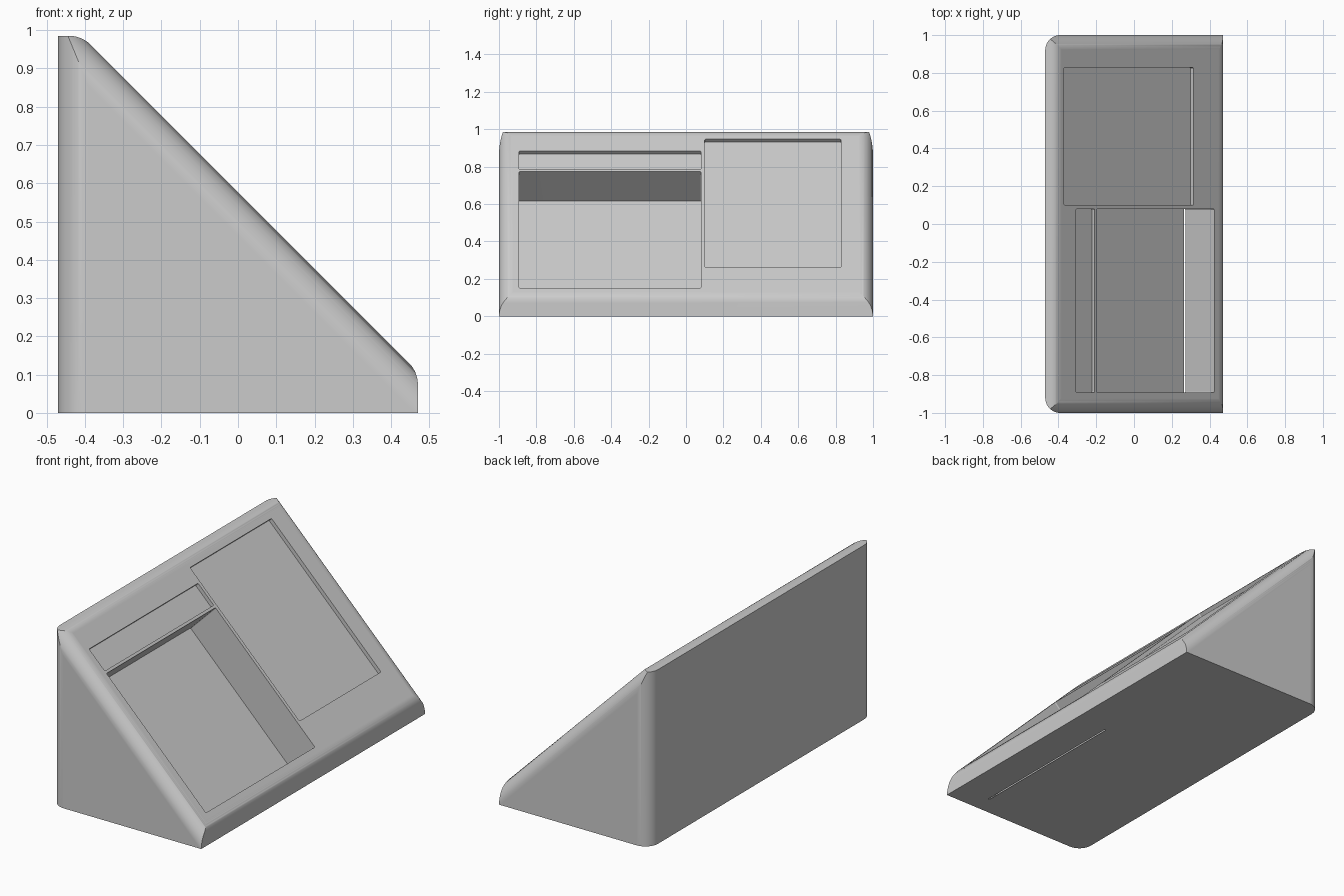
import bpy, bmesh, math
from mathutils import Vector

if "Cube" in bpy.data.objects:
    bpy.data.objects.remove(bpy.data.objects["Cube"])

C = 0.577                     # sloped face is x + z = C
R = 0.08                      # edge fillet radius
K = math.sqrt(0.5)
EPS = 0.0002                  # keeps tangent faces from being coplanar
X, Y, Z = Vector((1, 0, 0)), Vector((0, 1, 0)), Vector((0, 0, 1))
DOWN = Vector((K, 0, -K))     # down the slope
OUT = Vector((K, 0, K))       # out of the slope


def rounded(corners, steps):
    """2D outline from (x, y, radius) corners."""
    pts = []
    n = len(corners)
    for i, (x, y, r) in enumerate(corners):
        p = Vector((x, y))
        if r == 0:
            pts.append(p)
            continue
        a = (Vector(corners[i - 1][:2]) - p).normalized()
        b = (Vector(corners[(i + 1) % n][:2]) - p).normalized()
        half = a.angle(b) / 2
        centre = p + (a + b).normalized() * r / math.sin(half)
        start = p + a * r / math.tan(half) - centre
        end = p + b * r / math.tan(half) - centre
        sweep = start.angle(end)
        for k in range(steps + 1):
            t = k / steps
            v = (start * math.sin((1 - t) * sweep) + end * math.sin(t * sweep)) / math.sin(sweep)
            pts.append(centre + v)
    return pts


def prism(name, outline, origin, u, v, w, lo, hi):
    """Outline in the u, v plane extruded along w from lo to hi."""
    bm = bmesh.new()
    ends = [[bm.verts.new(origin + u * p.x + v * p.y + w * h) for p in outline] for h in (lo, hi)]
    n = len(outline)
    for ring in ends:
        bm.faces.new(ring)
    for i in range(n):
        j = (i + 1) % n
        bm.faces.new((ends[0][i], ends[0][j], ends[1][j], ends[1][i]))
    bmesh.ops.recalc_face_normals(bm, faces=bm.faces[:])
    mesh = bpy.data.meshes.new(name)
    bm.to_mesh(mesh)
    bm.free()
    ob = bpy.data.objects.new(name, mesh)
    bpy.context.collection.objects.link(ob)
    return ob


def boolean(target, tool, operation):
    tool.hide_render = True
    mod = target.modifiers.new("cut", 'BOOLEAN')
    mod.operation, mod.solver, mod.object = operation, 'EXACT', tool
    bpy.context.view_layer.objects.active = target
    bpy.ops.object.modifier_apply(modifier=mod.name)
    bpy.data.objects.remove(tool)


zero = Vector((0, 0, 0))
top = 0.985

# Wedge side profile with rounded top and front edges
side = rounded([(-0.6, 0, 0), (0.47, 0, 0), (0.47, C - 0.47, R),
                (C - top, top, R), (-0.6, top, 0)], 10)
body = prism("wedge_case", side, zero, X, Z, Y, -1.2, 1.2)

# Rounded long edges between the slope and the two sides
w = C * K + EPS
section = rounded([(-1, -2, 0), (1, -2, 0), (1, w, R), (-1, w, R)], 14)
boolean(body, prism("slope_rounder", section, zero, Y, OUT, DOWN, -2, 2), 'INTERSECT')

# Rounded vertical back edges
s = 1 + EPS
plan = rounded([(-0.47, -s, R), (1, -s, 0), (1, s, 0), (-0.47, s, R)], 14)
boolean(body, prism("back_rounder", plan, zero, X, Y, Z, -0.5, 1.5), 'INTERSECT')

# Pockets in the slope: x0, x1, y0, y1, depth
for x0, x1, y0, y1, depth in [
    (-0.37, 0.315, 0.10, 0.828, 0.022),      # wide shallow panel
    (-0.306, -0.208, -0.893, 0.08, 0.022),   # narrow shallow strip
    (-0.197, 0.425, -0.893, 0.08, 0.221),    # deep bay, just slits the base
]:
    a, b, r = x0 / K, x1 / K, 0.006
    outline = rounded([(a, y0, r), (b, y0, r), (b, y1, r), (a, y1, r)], 4)
    boolean(body, prism("pocket_cutter", outline, Vector((0, 0, C)), DOWN, Y, OUT, -depth, 0.1),
            'DIFFERENCE')

# Smooth fillets, crisp pocket edges
body.select_set(True)
bpy.context.view_layer.objects.active = body
bpy.ops.object.shade_smooth_by_angle(angle=math.radians(30))
weighted = body.modifiers.new("weighted", 'WEIGHTED_NORMAL')
weighted.keep_sharp = True
